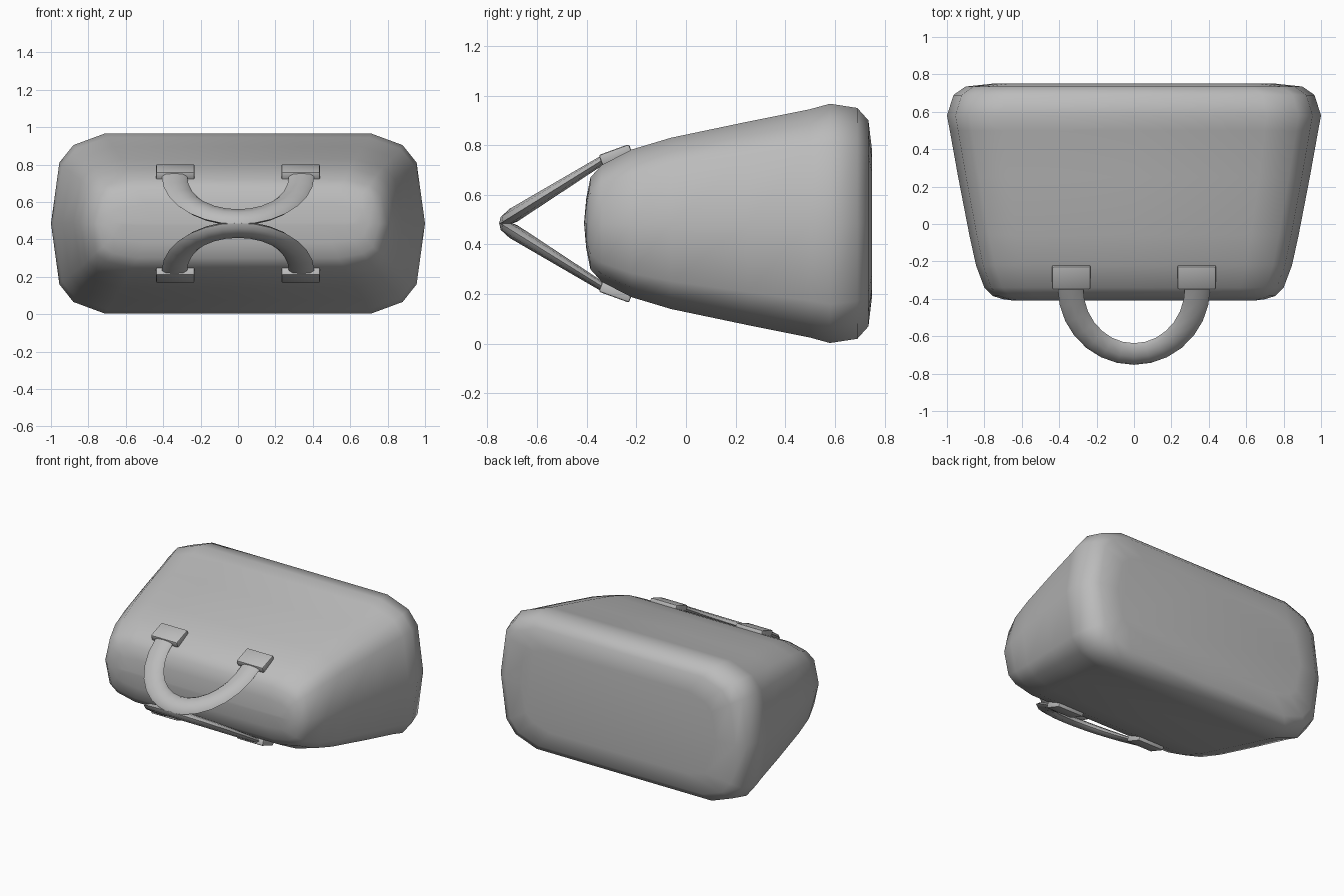
import bpy, bmesh, math
from mathutils import Vector, Matrix

if "Cube" in bpy.data.objects:
    bpy.data.objects.remove(bpy.data.objects["Cube"])

MID = 0.485  # height of the symmetry plane

grey = bpy.data.materials.new("grey leather")
grey.diffuse_color = (0.5, 0.5, 0.5, 1)
grey.use_nodes = True
grey.node_tree.nodes["Principled BSDF"].inputs["Base Color"].default_value = grey.diffuse_color


def finish(name, bm, angle):
    bmesh.ops.recalc_face_normals(bm, faces=bm.faces)
    mesh = bpy.data.meshes.new(name)
    bm.to_mesh(mesh)
    bm.free()
    ob = bpy.data.objects.new(name, mesh)
    bpy.context.collection.objects.link(ob)
    mesh.materials.append(grey)
    bpy.ops.object.select_all(action='DESELECT')
    ob.select_set(True)
    bpy.context.view_layer.objects.active = ob
    bpy.ops.object.shade_smooth_by_angle(angle=math.radians(angle))
    return ob


def loft(bm, rings):
    loops = [[bm.verts.new(p) for p in r] for r in rings]
    n = len(loops[0])
    for a, b in zip(loops, loops[1:]):
        for i in range(n):
            j = (i + 1) % n
            bm.faces.new((a[i], a[j], b[j], b[i]))
    bm.faces.new(loops[0])
    bm.faces.new(loops[-1])


# Bag body: chamfered outline lofted from the mouth to the base
quarter = [(1, 0), (0.955, 0.675), (0.88, 0.87), (0.71, 1)]
upper = quarter + [(0, 1)] + [(-x, z) for x, z in reversed(quarter)]
outline = upper + [(x, -z) for x, z in reversed(upper[1:-1])]
stations = [  # y, half width, half height
    (-0.41, 0.64, 0.01), (-0.402, 0.70, 0.10), (-0.385, 0.755, 0.185),
    (-0.34, 0.80, 0.235), (-0.22, 0.845, 0.297), (-0.06, 0.88, 0.345),
    (0.25, 0.94, 0.41), (0.50, 0.985, 0.46), (0.58, 1.0, 0.482),
    (0.69, 0.965, 0.465), (0.735, 0.90, 0.415), (0.75, 0.76, 0.29)]
bm = bmesh.new()
loft(bm, [[(x * w, y, MID + z * h) for x, z in outline] for y, w, h in stations])
finish("bag_body", bm, 60)


def handle(name, side):
    # Flattened tube swept along a half ellipse in a tilted plane
    down = Vector((0, -0.355, -0.22))
    normal = Vector((0, -0.22, 0.355)).normalized()
    start = Vector((0, -0.34, 0.738))
    rings = []
    for i in range(15):
        t = math.pi * i / 14
        centre = start + Vector((0.34 * math.cos(t), 0, 0)) + down * math.sin(t)
        out = (Vector((math.cos(t), 0, 0)) + down.normalized() * math.sin(t)).normalized()
        thick = 0.018 + 0.012 * math.sin(t)
        ring = []
        for k in range(8):
            a = math.tau * k / 8
            p = centre + out * 0.068 * math.cos(a) + normal * thick * math.sin(a)
            ring.append((p.x, p.y, MID + side * (p.z - MID)))
        rings.append(ring)
    bm = bmesh.new()
    loft(bm, rings)
    finish(name, bm, 60)


def tab(name, x, side):
    # Bevelled plate holding a handle end to the body
    bm = bmesh.new()
    bmesh.ops.create_cube(bm, size=1)
    bmesh.ops.scale(bm, vec=(0.205, 0.13, 0.045), verts=bm.verts)
    bmesh.ops.bevel(bm, geom=bm.edges[:], offset=0.008, segments=2, affect='EDGES', profile=0.5)
    bm.transform(Matrix.Translation((x, -0.283, 0.761 - MID)) @ Matrix.Rotation(math.radians(20), 4, 'X'))
    for v in bm.verts:
        v.co.z = MID + side * v.co.z
    finish(name, bm, 40)


for label, side in (("upper", 1), ("lower", -1)):
    handle(label + "_handle", side)
    tab(label + "_left_tab", -0.335, side)
    tab(label + "_right_tab", 0.335, side)
